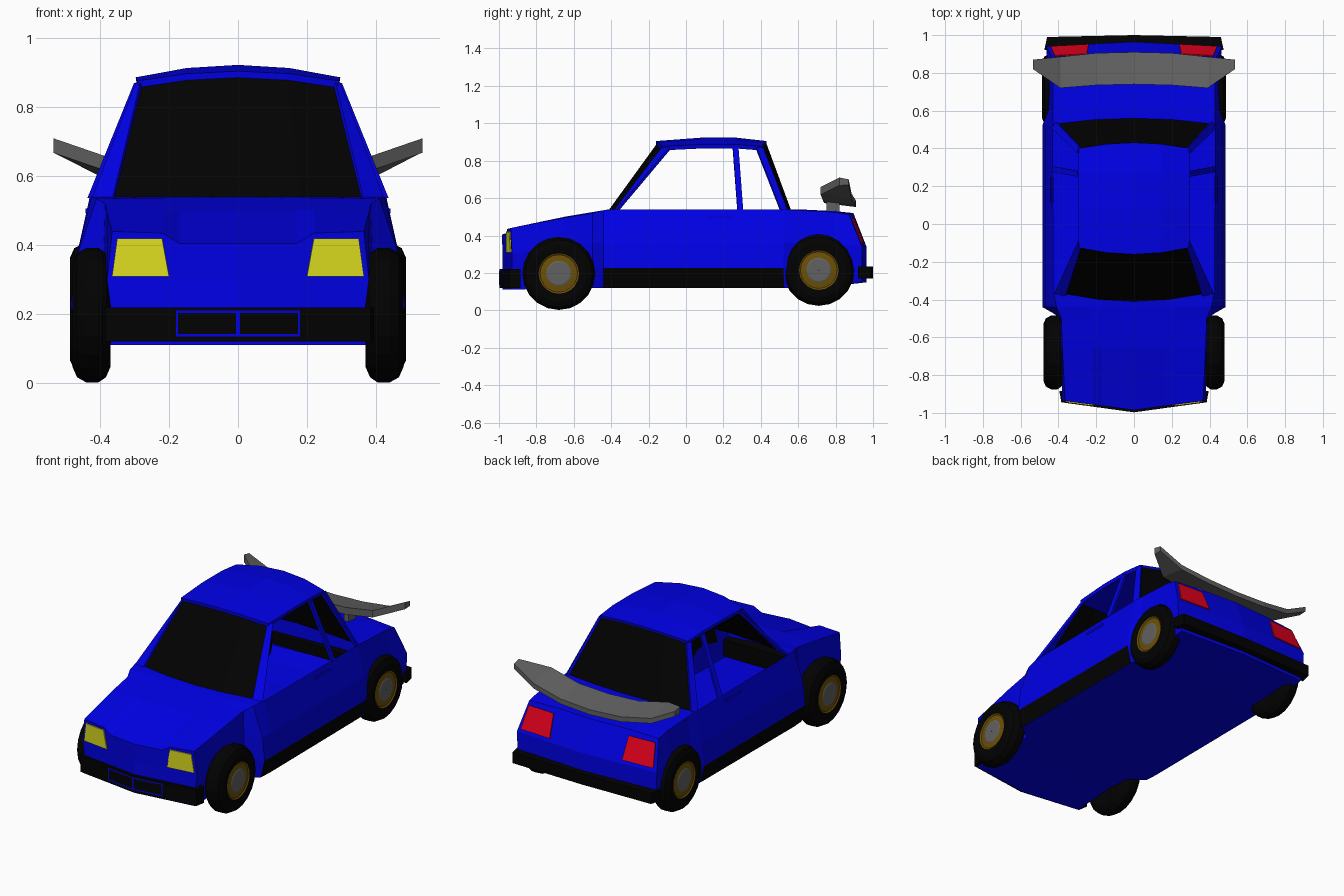
import bpy, bmesh, math

if "Cube" in bpy.data.objects:
    bpy.data.objects.remove(bpy.data.objects["Cube"])

def material(name, r, g, b):
    m = bpy.data.materials.new(name)
    m.diffuse_color = (r, g, b, 1)
    m.use_nodes = True
    m.node_tree.nodes["Principled BSDF"].inputs["Base Color"].default_value = m.diffuse_color
    return m

BLUE = material("body blue", 0.0, 0.0, 0.8)
BLACK = material("black", 0.0005, 0.0005, 0.0005)
GREY = material("grey", 0.12, 0.12, 0.12)
GOLD = material("dark gold", 0.15, 0.08, 0.002)
YELLOW = material("lamp yellow", 0.75, 0.75, 0.015)
RED = material("lamp red", 0.75, 0.0, 0.012)

def make(name, verts, faces, mats, idx=None, thick=0):
    me = bpy.data.meshes.new(name)
    bm = bmesh.new()
    vs = [bm.verts.new(v) for v in verts]
    for i, f in enumerate(faces):
        face = bm.faces.new([vs[k] for k in f])
        face.material_index = idx[i] if idx else 0
    bmesh.ops.remove_doubles(bm, verts=bm.verts, dist=1e-5)
    bmesh.ops.recalc_face_normals(bm, faces=bm.faces)
    bm.to_mesh(me)
    bm.free()
    for m in mats:
        me.materials.append(m)
    ob = bpy.data.objects.new(name, me)
    bpy.context.collection.objects.link(ob)
    if thick:
        s = ob.modifiers.new("thickness", 'SOLIDIFY')
        s.thickness, s.offset = thick, 0
    return ob

def grid(name, rows, mat, closed=False, caps=False, thick=0):
    n = len(rows[0])
    faces = [[r*n+c, r*n+(c+1) % n, (r+1)*n+(c+1) % n, (r+1)*n+c]
             for r in range(len(rows)-1) for c in range(n if closed else n-1)]
    if caps:
        faces += [list(range(n)), [(len(rows)-1)*n+c for c in range(n)]]
    return make(name, [p for r in rows for p in r], faces, [mat], thick=thick)

def prism(name, plan, z0, z1, mat):
    return grid(name, [[(x, y, z) for x, y in plan] for z in (z0, z1)], mat, True, True)

def box(name, x0, x1, y0, y1, z0, z1, mat):
    return prism(name, [(x0, y0), (x1, y0), (x1, y1), (x0, y1)], z0, z1, mat)

# Body shell: y low, y top, bow, x floor, x sill, x mid, x belt, z floor, z mid, z belt, z inner, z centre
stations = [
    (-.98, -.985, .05, .37, .37, .38, .365, .11, .30, .44, .435, .405),
    (-.65, -.65, 0, .36, .37, .385, .38, .12, .36, .495, .50, .50),
    (-.50, -.50, 0, .37, .38, .39, .385, .12, .36, .52, .525, .525),
    (-.44, -.44, 0, .46, .485, .47, .41, .12, .36, .535, .535, .535),
    (-.41, -.41, .04, .465, .485, .47, .425, .12, .36, .54, .54, .54),
    (.56, .56, -.03, .46, .485, .47, .43, .12, .36, .54, .54, .54),
    (.60, .60, 0, .44, .45, .455, .43, .12, .36, .535, .54, .54),
    (.80, .80, 0, .44, .45, .455, .43, .13, .36, .525, .53, .53),
    (.965, .895, -.02, .44, .46, .465, .43, .15, .34, .51, .52, .52)]
verts, faces, idx = [], [], []
for side in (1, -1):
    base = len(verts)
    for yl, yt, bow, xb, xs, xm, xt, zb, zm, zt, zi, zc in stations:
        low = [(0, zb), (xb, zb), (xs, .225), (xm, zm)]
        top = [(xt, zt), (.22, zi), (.17, zc), (0, zc)]
        for pts, y in ((low, yl), (top, yt), ([(0, zm)], yl)):
            verts += [(side*x, y + bow*x/.38, z) for x, z in pts]
    for s in range(len(stations)-1):
        for k in range(7):
            if s == 4 and k >= 4:
                continue          # open cabin
            a = base + s*9 + k
            faces.append([a, a+1, a+10, a+9])
            idx.append(1 if k == 1 and s in (3, 4) else 0)
    for e in (base, base + 9*(len(stations)-1)):
        faces += [[e, e+1, e+2, e+3, e+8], [e+8, e+3, e+4, e+5, e+6, e+7]]
        idx += [0, 0]
make("body_shell", verts, faces, [BLUE, BLACK], idx)

# Roof and curved glass
cols = (-1, -.5, 0, .5, 1)
roof = [[(c*w, y + b*(1-c*c), z + h*(1-c*c)) for c in cols] for y, b, z, h, w in
        ((-.125, -.035, .866, .028, .29), (.08, 0, .876, .036, .295),
         (.27, 0, .876, .036, .295), (.40, .03, .866, .028, .29))]
grid("roof", roof, BLUE, thick=.022)

def glass(name, wb, yb, bb, wt, yt, bt):
    grid(name, [[(c*wb, yb + bb*(1-c*c), .54) for c in cols],
                [(c*wt, yt + bt*(1-c*c), .864 + .028*(1-c*c)) for c in cols]], BLACK)

glass("windscreen", .365, -.37, -.04, .285, -.12, -.035)
glass("rear_window", .415, .53, .03, .29, .40, .03)

# Pillars, lamps and door handles on both sides
def lamp_y(st, x, z, out):
    yl, yt, bow, zm, zt = st[0], st[1], st[2], st[8], st[10]
    return yl + (yt-yl)*(z-zm)/(zt-zm) + bow*x/.38 + out

for s, tag in ((1, "left"), (-1, "right")):
    for name, b0, b1, t0, t1 in (
            ("front_pillar", (.36, -.378), (.42, -.365), (.28, -.125), (.293, -.085)),
            ("middle_pillar", (.43, .275), (.425, .305), (.295, .25), (.292, .28)),
            ("rear_pillar", (.43, .505), (.41, .54), (.295, .375), (.287, .41))):
        grid(f"{name}_{tag}", [[(s*x, y, .535) for x, y in (b0, b1)],
                               [(s*x, y, .868) for x, y in (t0, t1)]], BLUE, thick=.014)
    for name, st, out, mat, q in (
            ("headlight", stations[0], -.004, YELLOW, ((.20, .31), (.365, .31), (.35, .42), (.22, .42))),
            ("tail_light", stations[-1], .005, RED, ((.24, .36), (.44, .36), (.42, .49), (.25, .49)))):
        make(f"{name}_{tag}", [(s*x, lamp_y(st, x, z, out), z) for x, z in q],
             [[0, 1, 2, 3]], [mat], thick=.006)
    box(f"door_handle_{tag}", s*.425, s*.443, .11, .25, .492, .506, BLUE)
    box(f"wing_post_{tag}", s*.18, s*.21, .75, .82, .51, .60, GREY)
    # Grille frame on the front bumper
    for n, (x0, x1, z0, z1) in enumerate(((0, .18, .135, .142), (0, .18, .203, .21),
                                          (0, .006, .135, .21), (.174, .18, .135, .21))):
        f = lambda x: -.999 + .137*x
        make(f"grille_bar_{n}_{tag}", [(s*x0, f(x0), z0), (s*x1, f(x1), z0),
             (s*x1, f(x1), z1), (s*x0, f(x0), z1)], [[0, 1, 2, 3]], [BLUE])

# Bumpers
prism("front_bumper", [(-.395, -.885), (-.385, -.944), (0, -.997), (.385, -.944), (.395, -.885)],
      .12, .22, BLACK)
prism("rear_bumper", [(-.475, .92), (-.46, .99), (0, 1.0), (.46, .99), (.475, .92)],
      .17, .235, BLACK)

# Rear wing with swept, raised tips
half = [(.535, .82, .71, .87, .70), (.39, .72, .66, .885, .625), (.2, .735, .622, .905, .592)]
sections = half + [(0, .74, .615, .91, .582)] + [(-h[0],) + h[1:] for h in reversed(half)]
grid("rear_wing", [[(x, yf, zf), (x, yb, zb), (x, yb, zb-.03), (x, yf, zf-.042)]
                   for x, yf, zf, yb, zb in sections], GREY, True, True)

# Wheels: turned profile of (radius, x) with rounded tyre, gold rim and grey hub
profile = [(.001, .38), (.15, .375), (.18, .388), (.195, .41), (.195, .445), (.18, .472), (.15, .485),
           (.108, .483), (.10, .478), (.068, .482), (.06, .485), (.001, .485)]
N = 20
for s, tag in ((1, "left"), (-1, "right")):
    for name, y, z, k, dx in (("front_wheel", -.68, .197, 1, -.005), ("rear_wheel", .71, .215, .98, .003)):
        v = [(s*(x+dx), y + r*k*math.cos(2*math.pi*i/N), z + r*k*math.sin(2*math.pi*i/N))
             for r, x in profile for i in range(N)]
        f, m = [], []
        for p in range(len(profile)-1):
            for i in range(N):
                j = (i+1) % N
                f.append([p*N+i, p*N+j, (p+1)*N+j, (p+1)*N+i])
                m.append(0 if p < 7 else 1 if p < 9 else 2)
        make(f"{name}_{tag}", v, f, [BLACK, GOLD, GREY], m)
